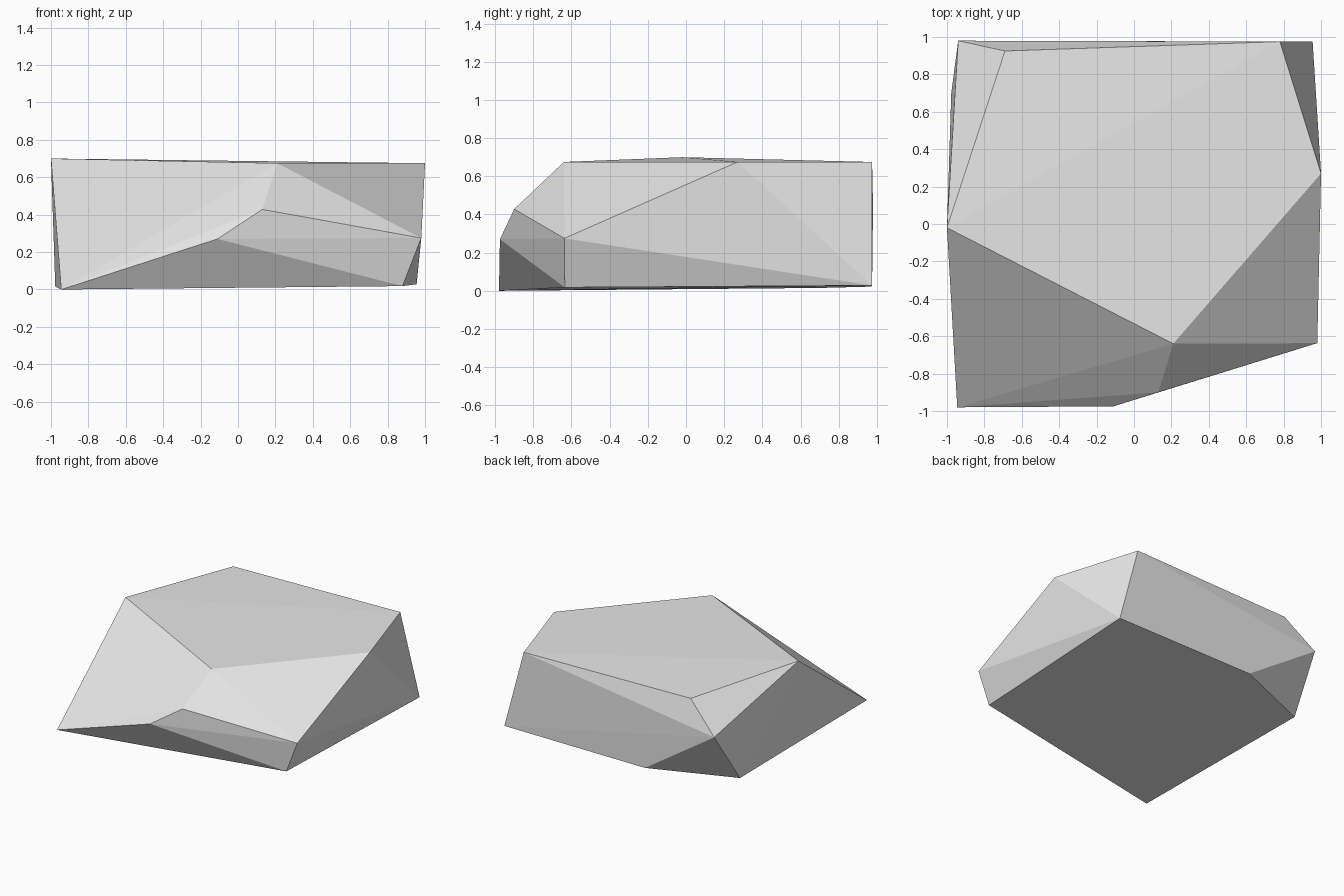
import bpy
import bmesh
from math import radians

# Remove the default cube
default_cube = bpy.data.objects.get("Cube")
if default_cube:
    bpy.data.objects.remove(default_cube, do_unlink=True)


def make_material(name, color):
    material = bpy.data.materials.new(name)
    material.use_nodes = True
    material.diffuse_color = color
    shader = material.node_tree.nodes["Principled BSDF"]
    shader.inputs["Base Color"].default_value = color
    shader.inputs["Roughness"].default_value = 0.9
    return material


def make_hull(name, corners, material):
    """Wrap a faceted solid around its corner points."""
    bm = bmesh.new()
    for corner in corners:
        bm.verts.new(corner)
    hull = bmesh.ops.convex_hull(bm, input=list(bm.verts))
    loose = [v for v in bm.verts if not v.link_faces]
    bmesh.ops.delete(bm, geom=loose, context='VERTS')

    # Merge nearly flat triangles into broad cut facets
    bmesh.ops.dissolve_limit(bm, angle_limit=radians(1.5),
                             verts=list(bm.verts), edges=list(bm.edges))
    bmesh.ops.recalc_face_normals(bm, faces=list(bm.faces))
    for face in bm.faces:
        face.smooth = False

    mesh = bpy.data.meshes.new(name)
    bm.to_mesh(mesh)
    bm.free()
    mesh.materials.append(material)
    rock = bpy.data.objects.new(name, mesh)
    bpy.context.collection.objects.link(rock)
    return rock


# Flat top of the rock
top_corners = [
    (-1, -.02, .7), (.21, -.64, .675), (1, .27, .675),
    (.78, .975, .675), (-.69, .925, .673),
]

# Chipped corners around the sides
side_corners = [
    (-.94, .98, .443), (-.11, -.975, .27),
    (.13, -.9, .428), (.98, -.637, .275),
]

# Footprint on the ground
base_corners = [
    (-.945, -.98, 0), (.88, -.635, .018), (.955, .975, .028),
    (-.31, .97, .022), (-.977, .7, .015),
]

stone_grey = make_material("stone grey", (.8, .8, .8, 1))
make_hull("flat_rock", top_corners + side_corners + base_corners, stone_grey)
